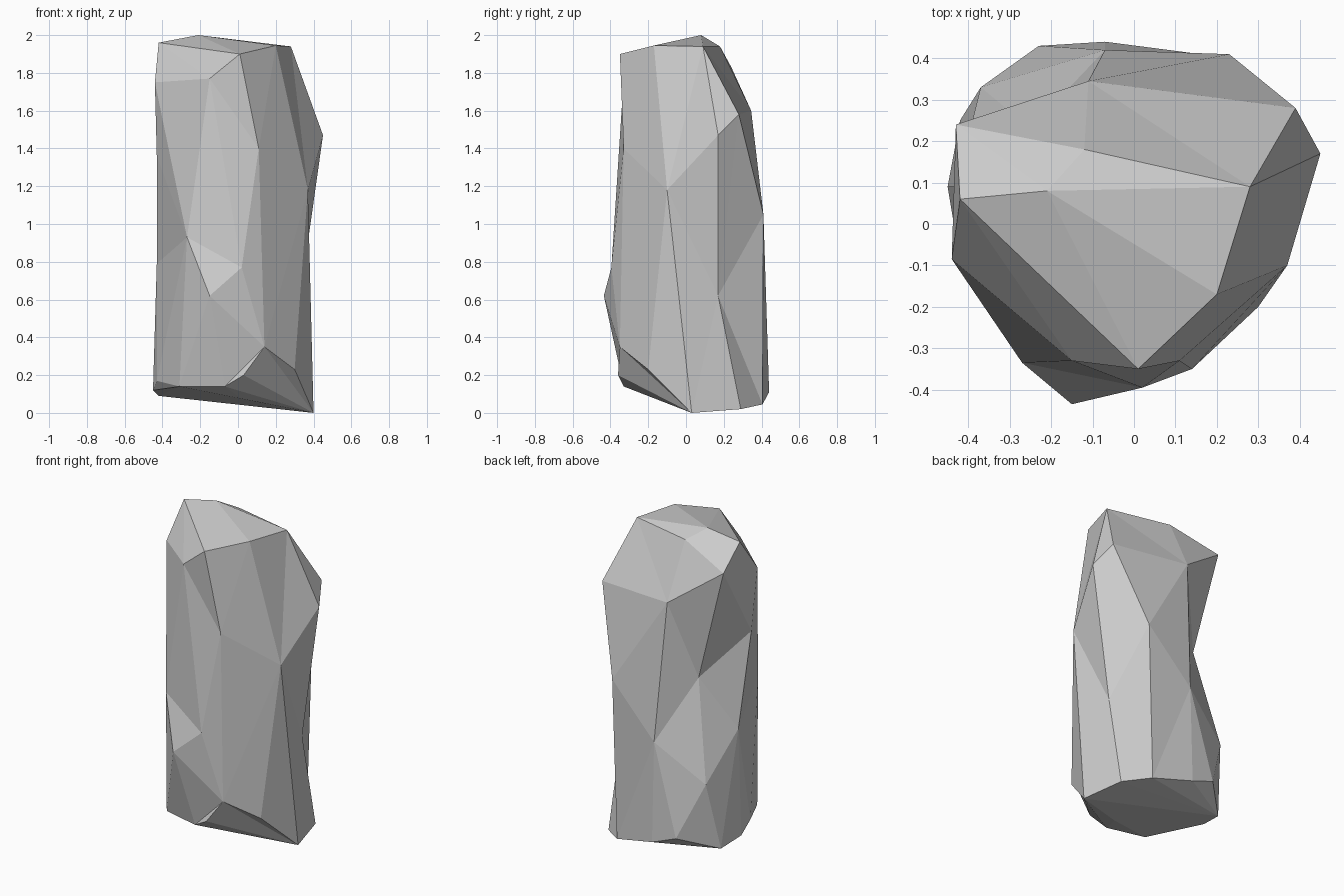
import bpy
import bmesh
from mathutils import Vector

if "Cube" in bpy.data.objects:
    bpy.data.objects.remove(bpy.data.objects["Cube"])

# Cross-sections of the stone, from crown to foot (x, y, z)
crown = [(-.21, .08, 2.0), (-.42, .06, 1.96), (.20, -.17, 1.945), (.28, .09, 1.94),
         (-.12, .18, 1.94), (.01, -.35, 1.90), (-.43, .24, 1.83)]
shoulder = [(-.15, -.33, 1.77), (-.44, -.085, 1.75), (-.11, .345, 1.60),
            (.39, .28, 1.58), (.45, .17, 1.47), (.11, -.33, 1.40), (-.43, -.04, 1.36)]
waist = [(.37, -.10, 1.18), (-.25, .23, 1.12), (.23, .41, 1.05), (-.27, -.335, .93),
         (-.43, .09, .79), (.02, -.395, .77), (-.07, .42, .735)]
skirt = [(-.15, -.435, .62), (.33, .17, .62), (-.37, .33, .51), (.14, -.35, .35),
         (.30, -.20, .23), (.03, -.36, .20)]
foot = [(-.43, -.03, .17), (-.31, -.27, .14), (-.07, -.33, .14), (-.23, .43, .17),
        (-.07, .44, .11), (-.45, .09, .12), (-.42, .25, .09), (.20, .405, .045),
        (.34, .29, .02), (.40, .03, 0), (.02, -.15, .075)]
points = [Vector(p) for p in crown + shoulder + waist + skirt + foot]
centre = Vector((0, 0, 1))


def hull_faces(pts):
    """Index triples of the convex hull of pts."""
    bm = bmesh.new()
    verts = [bm.verts.new(p) for p in pts]
    lookup = {v: i for i, v in enumerate(verts)}
    bmesh.ops.convex_hull(bm, input=verts, use_existing_faces=False)
    faces = [[lookup[v] for v in f.verts] for f in bm.faces]
    bm.free()
    return faces


def to_barrel(p):
    """Move side points onto a bulging barrel so near neighbours get joined."""
    if not .3 < p.z < 1.8:
        return p.copy()
    r = .45 + .2 * (1 - (p.z - 1) ** 2)
    side = p.xy.normalized() * r
    return Vector((side.x, side.y, p.z))


# Push any remaining dents outward until every point is on the hull
swollen = [to_barrel(p) for p in points]
for step in range(80):
    faces = hull_faces(swollen)
    used = {i for f in faces for i in f}
    hidden = [i for i in range(len(points)) if i not in used]
    if not hidden:
        break
    for i in hidden:
        swollen[i] = centre + (swollen[i] - centre) * 1.015

# Skin the true points with those facets, restoring the dents
mesh = bpy.data.meshes.new("stone_pillar")
mesh.from_pydata(points, [], faces)
mesh.update()
bm = bmesh.new()
bm.from_mesh(mesh)
bmesh.ops.recalc_face_normals(bm, faces=bm.faces)
bm.to_mesh(mesh)
bm.free()
pillar = bpy.data.objects.new("stone_pillar", mesh)
bpy.context.collection.objects.link(pillar)
